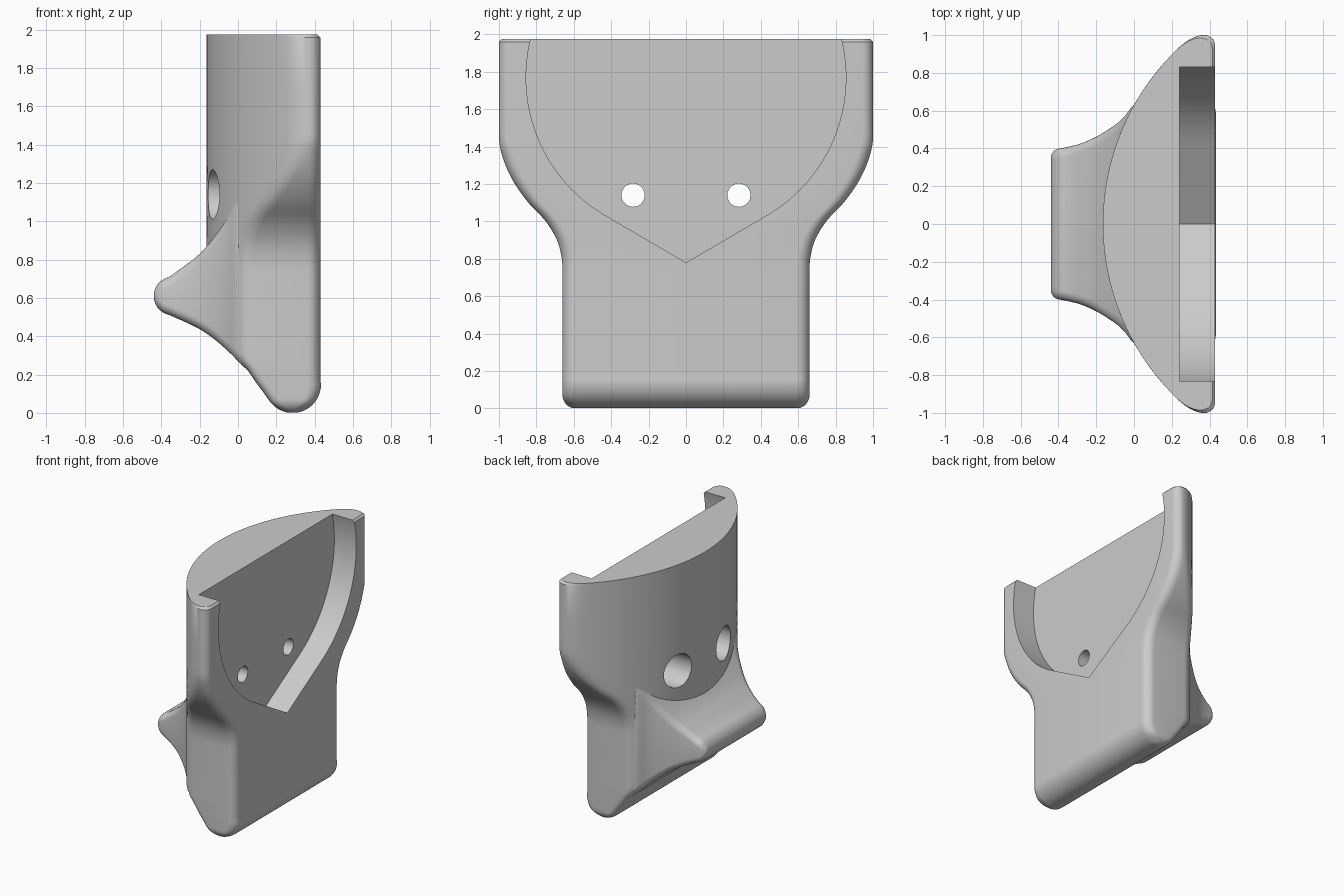
import bpy, bmesh
from math import sqrt, sin, cos, pi

if "Cube" in bpy.data.objects:
    bpy.data.objects.remove(bpy.data.objects["Cube"], do_unlink=True)

grey = bpy.data.materials.new("plain_grey")
grey.use_nodes = True
grey.diffuse_color = (0.6, 0.6, 0.6, 1)
grey.node_tree.nodes["Principled BSDF"].inputs["Base Color"].default_value = (0.6, 0.6, 0.6, 1)


def smooth(points, t):
    """Smooth curve through (t, value) points."""
    n = len(points)
    t = min(max(t, points[0][0]), points[-1][0])
    i = max(k for k in range(n - 1) if points[k][0] <= t)

    def slope(k):
        a, b = points[max(k - 1, 0)], points[min(k + 1, n - 1)]
        return (b[1] - a[1]) / (b[0] - a[0])
    (t0, v0), (t1, v1) = points[i], points[i + 1]
    d = t1 - t0
    s = (t - t0) / d
    c0 = v0 + d * slope(i) / 3
    c1 = v1 - d * slope(i + 1) / 3
    q = 1 - s
    return q**3 * v0 + 3 * q * q * s * c0 + 3 * q * s * s * c1 + s**3 * v1


def steps(a, b, n):
    return [a + (b - a) * i / n for i in range(n + 1)]


def circle(r, d):
    return sqrt(max(r * r - d * d, 0))


def loft(name, rings):
    """Closed solid through rings that share one point count."""
    bm = bmesh.new()
    rows = [[bm.verts.new(p) for p in ring] for ring in rings]
    n = len(rows[0])
    for a, b in zip(rows, rows[1:]):
        for i in range(n):
            j = (i + 1) % n
            bm.faces.new((a[i], a[j], b[j], b[i]))
    bm.faces.new(rows[0])
    bm.faces.new(rows[-1])
    bmesh.ops.recalc_face_normals(bm, faces=bm.faces)
    mesh = bpy.data.meshes.new(name)
    bm.to_mesh(mesh)
    bm.free()
    mesh.materials.append(grey)
    ob = bpy.data.objects.new(name, mesh)
    bpy.context.collection.objects.link(ob)
    return ob


def combine(target, tool, operation):
    mod = target.modifiers.new(operation, "BOOLEAN")
    mod.operation, mod.solver, mod.object = operation, "EXACT", tool
    bpy.context.view_layer.objects.active = target
    bpy.ops.object.modifier_apply(modifier=mod.name)
    bpy.data.objects.remove(tool, do_unlink=True)


# Main body: plan sections stacked upward
TOP, FACE, FOOT_X, FOOT_R, EDGE = 1.975, 0.43, 0.285, 0.148, 0.07
flare = [(0, .66), (.7, .66), (.8, .664), (.9, .69), (1, .75), (1.1, .843),
         (1.2, .915), (1.3, .965), (1.4, .995), (1.47, 1), (2, 1)]
under = [(-.36, .512), (-.2, .437), (-.1, .365), (0, .27), (.1, .15), (.16, .069)]
under_z = [(z, x) for x, z in reversed(under)]


def back_arc(y):
    return -0.165 + 1.285 - sqrt(1.285**2 - y * y)


def body_ring(z):
    w, front, low = smooth(flare, z), FACE, -1
    if z < EDGE:
        w -= EDGE - circle(EDGE, EDGE - z)
    if z < FOOT_R:
        front = FOOT_X + circle(FOOT_R, FOOT_R - z)
    if z < .069:
        low = FOOT_X - circle(FOOT_R, FOOT_R - z)
    elif z < .5:
        low = smooth(under_z, z)
        low += .015 * min(max((.1 - low) / .1, 0), 1)
    w -= max(z - TOP + .015, 0)
    front -= max(z - TOP + .015, 0)
    soft = .06
    half = [(max(back_arc(y), low), y) for y in steps(0, w - soft, 20)]
    px = max(back_arc(w), low)
    r = min(EDGE, (front - px) * .5)
    a, b = half[-1], (min(px + soft, front - r), w)
    for t in steps(0, 1, 6)[1:]:
        half.append(tuple((1 - t)**2 * a[k] + 2 * t * (1 - t) * (px, w)[k] + t * t * b[k]
                          for k in (0, 1)))
    for t in steps(pi / 2, 0, 8):
        half.append((front - r + r * cos(t) + (1e-4 if t == pi / 2 else 0),
                     w - r + r * sin(t)))
    mirrored = [(x, -y) for x, y in reversed(half[1:])]
    return [(x, y, z) for x, y in half + mirrored]


levels = [FOOT_R * (1 - cos(t)) for t in steps(.12, pi / 2, 14)]
levels += steps(.17, .66, 20) + steps(.7, 1.5, 32) + [1.7, TOP - .015, TOP - .005, TOP]
body = loft("holder_body", [body_ring(z) for z in levels])

# Projecting lip: rounded sections stacked along x
over = [(-.36, .708), (-.3, .752), (-.2, .83), (-.1, .95), (-.05, 1.03), (0, 1.12), (.1, 1.2)]
spread = [(-.39, .40), (-.3, .42), (-.2, .462), (-.1, .525), (-.05, .57), (0, .63), (.1, .635)]


def lip_ring(x):
    if x < -.36:
        rise = circle(.1, x + .34)
        lo, hi = .61 - rise, .61 + rise
    else:
        lo, hi = smooth(under, x), smooth(over, x)
    lo += max(x - .02, 0) * .35
    w = smooth(spread, x)
    if x < -.39:
        w -= .05 - circle(.05, x + .39)
    r = min(.05, (hi - lo) * .45)
    ring = []
    for q, (sy, cz) in enumerate([(1, hi - r), (-1, hi - r), (-1, lo + r), (1, lo + r)]):
        for t in steps(q * pi / 2, (q + 1) * pi / 2, 6):
            ring.append((x, sy * (w - r) + r * cos(t), cz + r * sin(t)))
    return ring


stations = [-.34 - .1 * cos(t) for t in steps(.1, 1.35, 12)] + steps(-.3, .1, 24)
combine(body, loft("lip", [lip_ring(x) for x in stations]), "UNION")

# Pointed round pocket in the flat face
R, CZ = .855, 1.77
right = [(R * cos(t), CZ + R * sin(t)) for t in steps(-pi / 3, .3, 40)]
right.append((right[-1][0], 2.2))
outline = [(0, .78)] + right + [(-y, z) for y, z in reversed(right)]
combine(body, loft("pocket", [[(x, y, z) for y, z in outline] for x in (.24, .6)]), "DIFFERENCE")

# Screw holes, wider from the curved side
for side in (-1, 1):
    for r, x0, x1 in ((.062, -.1, .5), (.13, -.5, .1)):
        rings = [[(x, side * .283 + r * cos(t), 1.14 + r * sin(t))
                  for t in steps(0, 2 * pi, 40)[:-1]] for x in (x0, x1)]
        combine(body, loft("hole", rings), "DIFFERENCE")

bpy.ops.object.select_all(action="DESELECT")
body.select_set(True)
bpy.context.view_layer.objects.active = body
bpy.ops.object.shade_smooth_by_angle(angle=pi / 6)
